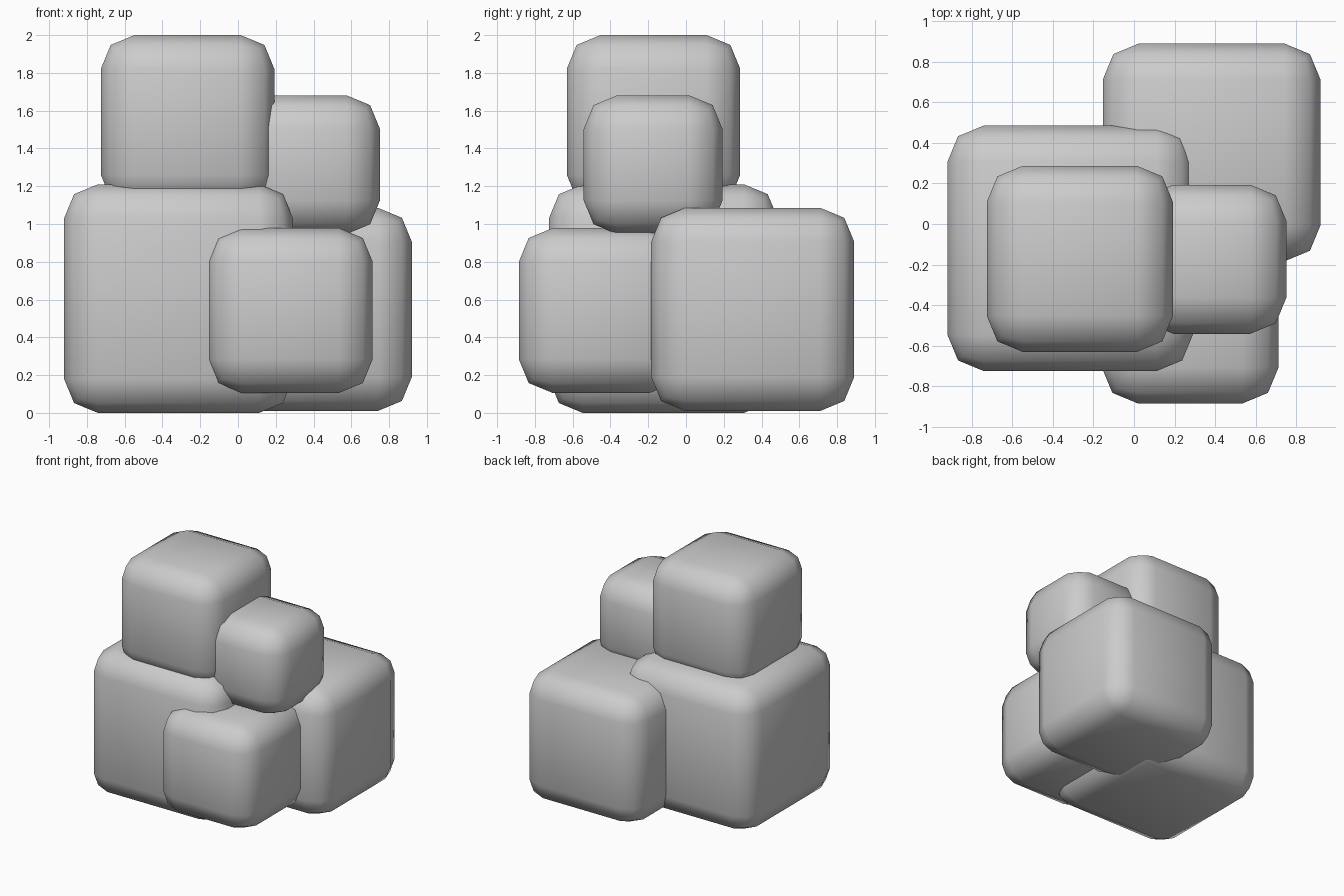
import bpy

if "Cube" in bpy.data.objects:
    bpy.data.objects.remove(bpy.data.objects["Cube"])

BEVEL = 0.178


def rounded_cube(name, centre, size):
    bpy.ops.mesh.primitive_cube_add(size=size, location=centre)
    ob = bpy.context.object
    ob.name = name
    # two-step rounded edges, same radius on every block
    mod = ob.modifiers.new("round", 'BEVEL')
    mod.width = BEVEL
    mod.segments = 2
    mod.limit_method = 'NONE'
    bpy.ops.object.shade_smooth()
    return ob


# heap of overlapping rounded blocks: name, centre, edge length
blocks = [
    ("large_left_block", (-0.315, -0.12, 0.605), 1.21),
    ("back_right_block", (0.383, 0.353, 0.548), 1.074),
    ("front_low_block", (0.277, -0.449, 0.542), 0.872),
    ("top_block", (-0.267, -0.172, 1.541), 0.918),
    ("upper_right_block", (0.384, -0.174, 1.314), 0.735),
]
for name, centre, size in blocks:
    rounded_cube(name, centre, size)
